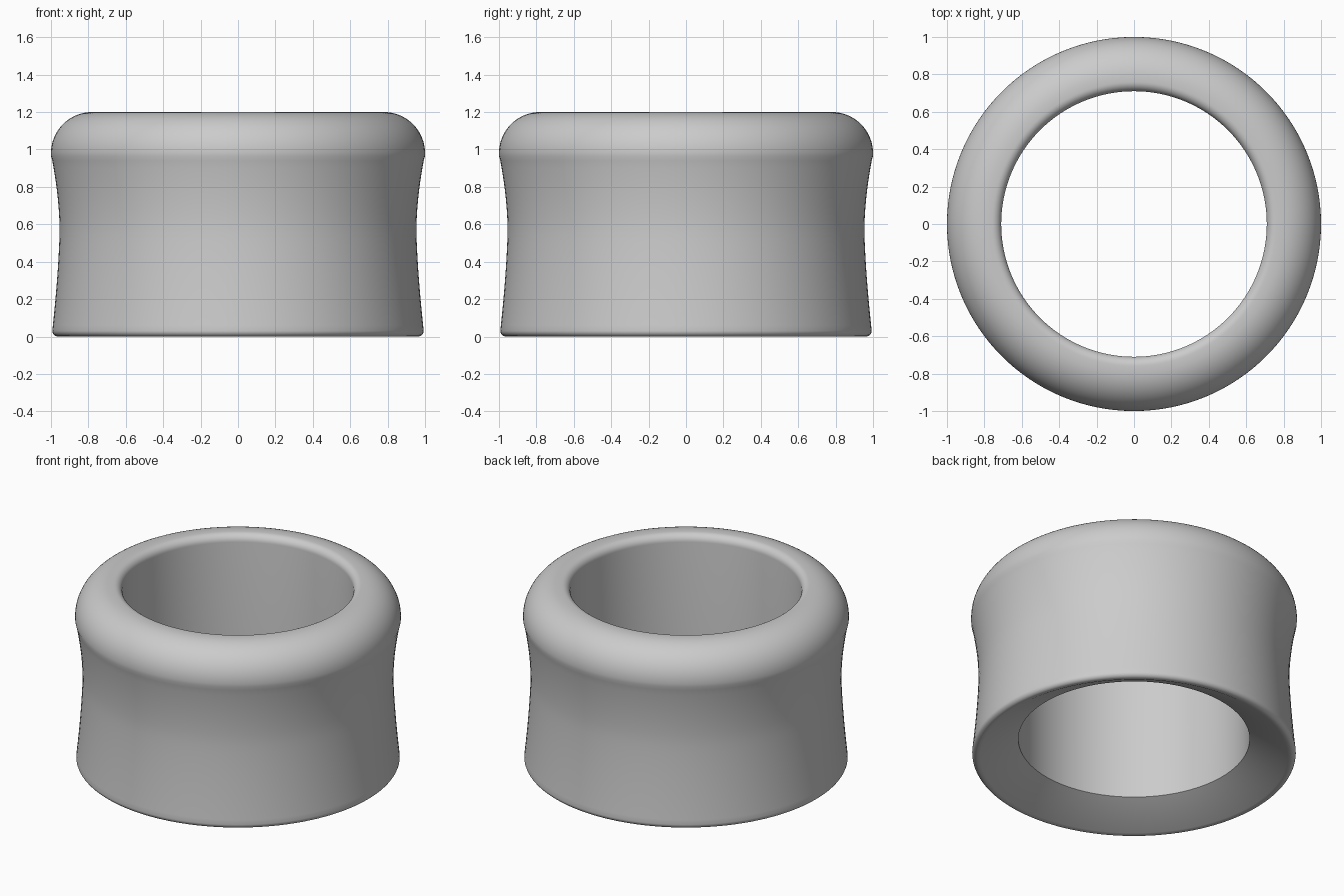
import bpy, bmesh, math

if "Cube" in bpy.data.objects:
    bpy.data.objects.remove(bpy.data.objects["Cube"])

SEGMENTS = 128


def arc(cx, cz, r, a0, a1, n):
    """Points on an arc in the (radius, height) plane, angles in degrees."""
    return [(cx + r * math.cos(math.radians(a0 + (a1 - a0) * i / n)),
             cz + r * math.sin(math.radians(a0 + (a1 - a0) * i / n)))
            for i in range(n + 1)]


# Waisted outer wall: gentle lower flare, tighter upper flare
def wall_radius(z):
    if z < 0.57:
        t = (0.57 - z) / 0.54
        return 0.954 + 0.039 * t ** 1.5
    t = (z - 0.57) / 0.37
    return 0.954 + 0.039 * t ** 1.8


# Closed cross-section: foot, wall, rounded rim, bore, conical underside
profile = arc(0.963, 0.03, 0.03, -90, 0, 6)
profile += [(wall_radius(z), z) for z in [0.06 + 0.88 * i / 22 for i in range(23)]]
profile += arc(0.78, 0.98, 0.22, -4, 90, 18)
profile += arc(0.76, 1.15, 0.05, 90, 180, 8)
profile += [(0.71, 0.125), (0.943, 0.004)]

# Spin the cross-section into a ring
bm = bmesh.new()
rings = []
for s in range(SEGMENTS):
    a = 2 * math.pi * s / SEGMENTS
    rings.append([bm.verts.new((r * math.cos(a), r * math.sin(a), z)) for r, z in profile])
n = len(profile)
for s in range(SEGMENTS):
    p, q = rings[s], rings[(s + 1) % SEGMENTS]
    for i in range(n):
        j = (i + 1) % n
        bm.faces.new((p[i], q[i], q[j], p[j]))
bmesh.ops.recalc_face_normals(bm, faces=bm.faces)
mesh = bpy.data.meshes.new("ring_collar")
bm.to_mesh(mesh)
bm.free()
collar = bpy.data.objects.new("ring_collar", mesh)
bpy.context.collection.objects.link(collar)

# Plain grey
grey = bpy.data.materials.new("plain grey")
grey.diffuse_color = (0.6, 0.6, 0.6, 1)
grey.use_nodes = True
grey.node_tree.nodes["Principled BSDF"].inputs["Base Color"].default_value = grey.diffuse_color
mesh.materials.append(grey)

bpy.context.view_layer.objects.active = collar
collar.select_set(True)
bpy.ops.object.shade_smooth_by_angle(angle=math.radians(40))
